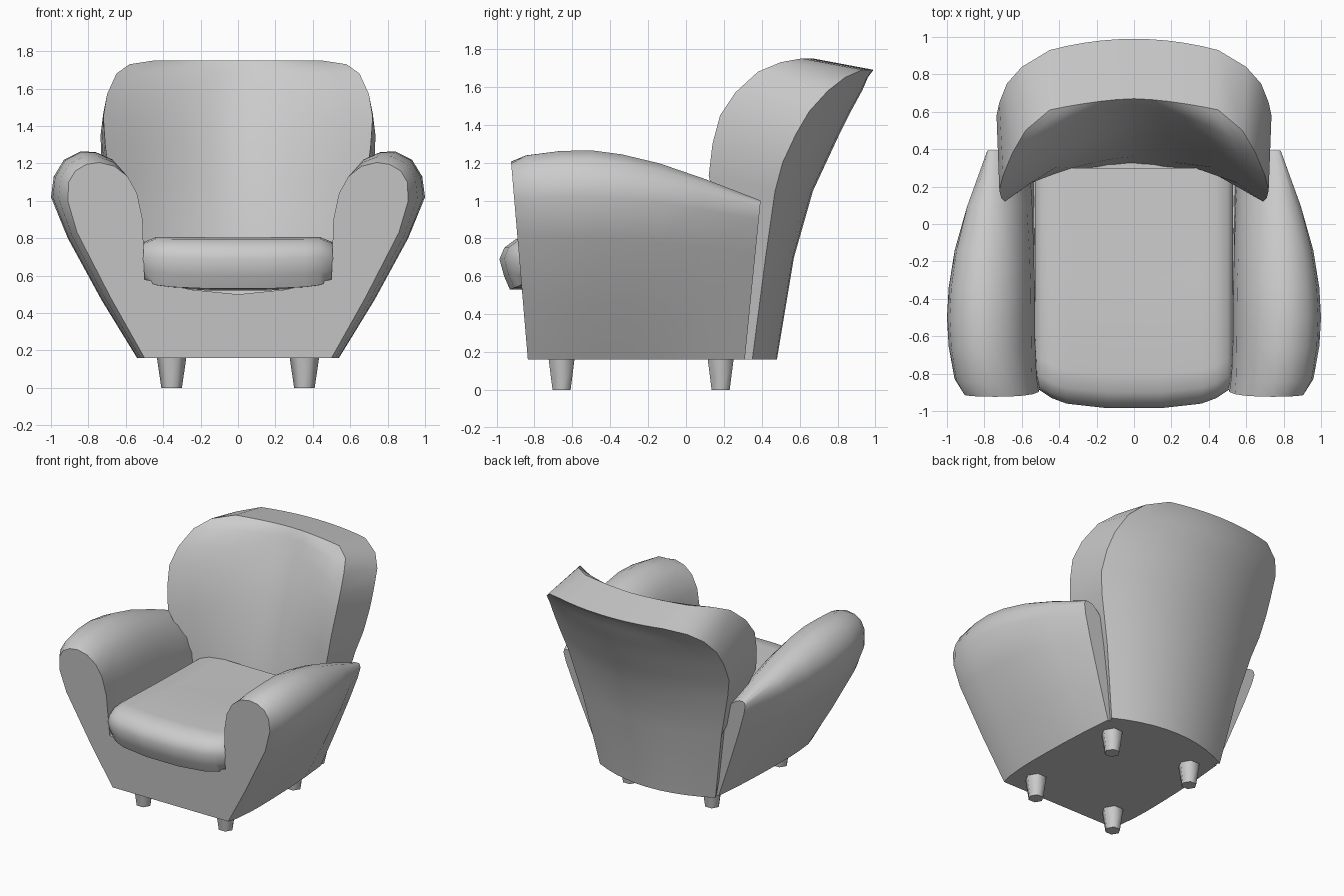
import bpy, bmesh, math

cube = bpy.data.objects.get("Cube")
if cube:
    bpy.data.objects.remove(cube)

grey = bpy.data.materials.new("plain grey")
grey.use_nodes = True
grey.diffuse_color = (0.6, 0.6, 0.6, 1)
grey.node_tree.nodes["Principled BSDF"].inputs["Base Color"].default_value = (0.6, 0.6, 0.6, 1)


def finish(bm, name, angle):
    """Turn a bmesh into a smooth-shaded object with sharp creases."""
    bmesh.ops.recalc_face_normals(bm, faces=bm.faces)
    mesh = bpy.data.meshes.new(name)
    bm.to_mesh(mesh)
    bm.free()
    mesh.materials.append(grey)
    mesh.polygons.foreach_set("use_smooth", [True] * len(mesh.polygons))
    mesh.set_sharp_from_angle(angle=math.radians(angle))
    obj = bpy.data.objects.new(name, mesh)
    bpy.context.collection.objects.link(obj)


def loft(name, rings, angle):
    """Skin closed rings of points and cap both ends."""
    bm = bmesh.new()
    rows = [[bm.verts.new(p) for p in ring] for ring in rings]
    n = len(rows[0])
    for a, b in zip(rows, rows[1:]):
        for i in range(n):
            j = (i + 1) % n
            bm.faces.new((a[i], a[j], b[j], b[i]))
    bm.faces.new(rows[0])
    bm.faces.new(rows[-1])
    finish(bm, name, angle)


def blend(a, b, tx, tz):
    """Mix two outlines, with separate amounts for width and height."""
    return [(p[0] + (q[0] - p[0]) * tx, p[1] + (q[1] - p[1]) * tz) for p, q in zip(a, b)]


# Body with both arms: half outlines (x, z) at the front, the fullest part and the back
front = [(.5, .16), (.68, .48), (.86, .83), (.91, 1.0), (.905, 1.1), (.87, 1.16), (.81, 1.195),
         (.74, 1.205), (.66, 1.185), (.59, 1.13), (.54, 1.04), (.51, .9), (.5, .58), (.25, .525), (0, .5)]
middle = [(.54, .16), (.73, .47), (.91, .8), (1.0, 1.02), (.985, 1.13), (.93, 1.22), (.84, 1.265),
          (.76, 1.26), (.67, 1.22), (.6, 1.14), (.55, 1.02), (.53, .87), (.53, .58), (.27, .5), (0, .5)]
back = [(.5, .16), (.6, .42), (.71, .72), (.77, .9), (.785, .97), (.78, .99), (.77, 1.0),
        (.74, 1.0), (.71, .99), (.66, .95), (.6, .88), (.56, .77), (.54, .58), (.27, .5), (0, .5)]


def body_ring(half, y_low, y_high):
    full = half + [(-x, z) for x, z in reversed(half[:-1])]
    return [(x, y_low + (y_high - y_low) * (z - .16), z) for x, z in full]


loft("body_and_arms", [
    body_ring(front, -.835, -.92),
    body_ring(blend(front, middle, .55, .6), -.76, -.84),
    body_ring(blend(front, middle, .9, .95), -.62, -.66),
    body_ring(middle, -.5, -.5),
    body_ring(blend(middle, back, .04, .08), -.34, -.34),
    body_ring(blend(middle, back, .18, .26), -.14, -.14),
    body_ring(blend(middle, back, .47, .57), .08, .1),
    body_ring(back, .31, .41)], 40)

# Backrest: rows of (height, half width, y at the middle, y at the edge)
face_rows = [(.16, .45, .28, .25), (.75, .55, .36, .22), (1.13, .69, .45, .12),
             (1.3, .71, .5, .14), (1.45, .72, .55, .18), (1.57, .7, .6, .26),
             (1.68, .65, .64, .38), (1.73, .58, .66, .5), (1.75, .45, .67, .61)]
rear_rows = [(.16, .5, .48, .35), (.7, .6, .57, .42), (1.05, .69, .67, .47),
             (1.2, .73, .74, .51), (1.35, .735, .81, .58), (1.47, .72, .87, .65),
             (1.58, .68, .93, .75), (1.65, .6, .96, .84), (1.69, .45, .99, .93)]
COLS = 10
bm = bmesh.new()


def panel(rows, power):
    """Add one curved panel and return its border in order."""
    grid = []
    for z, w, mid, edge in rows:
        us = [2 * i / COLS - 1 for i in range(COLS + 1)]
        grid.append([bm.verts.new((u * w, mid + (edge - mid) * abs(u) ** power, z)) for u in us])
    for a, b in zip(grid, grid[1:]):
        for i in range(COLS):
            bm.faces.new((a[i], a[i + 1], b[i + 1], b[i]))
    return (grid[0] + [r[-1] for r in grid[1:-1]] + grid[-1][::-1]
            + [r[0] for r in grid[-2:0:-1]])


face_rim = panel(face_rows, 1.6)
rear_rim = panel(rear_rows, 2)
for i in range(len(face_rim)):
    bm.faces.new((face_rim[i - 1], face_rim[i], rear_rim[i], rear_rim[i - 1]))
finish(bm, "backrest", 28)

# Seat cushion: side profile (y, z) swept across, shrinking to rounded ends
profile = [(.3, .55), (.3, .77), (-.3, .785), (-.8, .805), (-.9, .795), (-.96, .75),
           (-.985, .69), (-.96, .6), (-.93, .53), (-.4, .52)]
ends = [(.14, 1, 1, 0), (.36, .975, .97, .005), (.44, .945, .93, .01),
        (.5, .905, .75, .01), (.53, .87, .5, .01)]


def cushion_ring(x, sy, sz, lift):
    return [(x, y * sy if y < 0 else y, .67 + (z - .67) * sz + lift) for y, z in profile]


loft("seat_cushion",
     [cushion_ring(-x, *e) for x, *e in reversed(ends)] + [cushion_ring(x, *e) for x, *e in ends], 50)

# Tapered six-sided feet
for side, x in (("right", -.355), ("left", .355)):
    for end, y in (("front", -.657), ("back", .183)):
        rings = [[(x + r * math.cos(a * math.pi / 3), y + r * math.sin(a * math.pi / 3), z)
                  for a in range(6)] for r, z in ((.055, 0), (.08, .17))]
        loft(f"{end}_{side}_foot", rings, 65)
